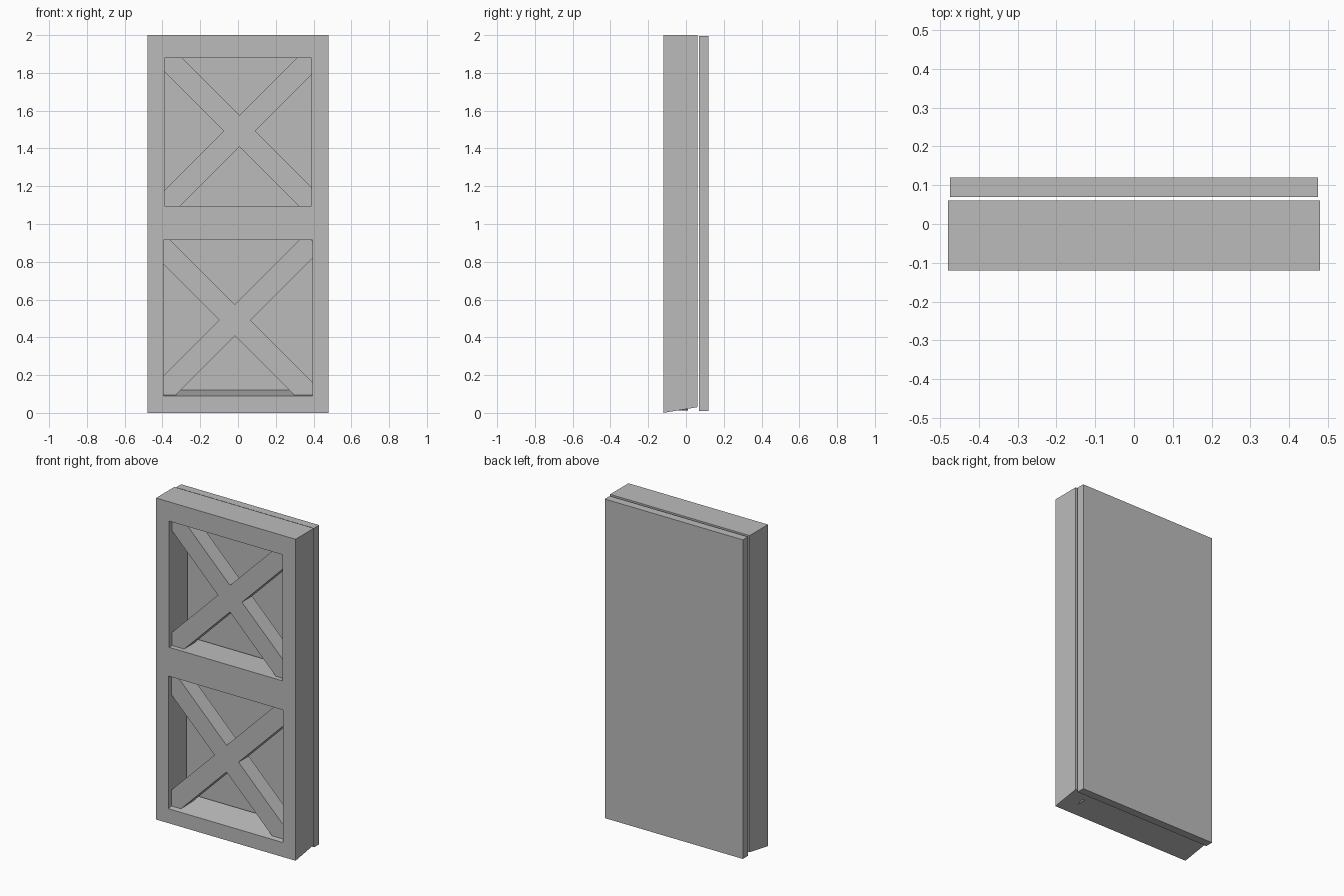
import bpy
import bmesh
from math import radians
from mathutils import Matrix, Vector

cube = bpy.data.objects.get("Cube")
if cube:
    bpy.data.objects.remove(cube, do_unlink=True)

GREY = (0.5, 0.5, 0.5, 1)
grey = bpy.data.materials.new("plain_grey")
grey.use_nodes = True
grey.diffuse_color = GREY
grey.node_tree.nodes["Principled BSDF"].inputs["Base Color"].default_value = GREY


def add_object(name, bm):
    bmesh.ops.recalc_face_normals(bm, faces=bm.faces)
    mesh = bpy.data.meshes.new(name)
    bm.to_mesh(mesh)
    bm.free()
    mesh.materials.append(grey)
    obj = bpy.data.objects.new(name, mesh)
    bpy.context.collection.objects.link(obj)
    return obj


def add_box(name, center, size, angle=0):
    bm = bmesh.new()
    place = (Matrix.Translation(center) @ Matrix.Rotation(radians(angle), 4, "Y")
             @ Matrix.Diagonal((*size, 1)))
    bmesh.ops.create_cube(bm, size=1, matrix=place)
    return add_object(name, bm)


# Frame: front grid with two open cells, extruded back with a sloping sill and foot
FRONT, BACK, RISE = -0.12, 0.06, 0.03
rows = [(0, 0.395), (0.09, 0.395), (0.915, 0.395), (1.095, 0.39), (1.88, 0.39), (2, 0.39)]
bm = bmesh.new()
grid = [[bm.verts.new((x, FRONT, z)) for x in (-0.48, -inner, inner, 0.48)]
        for z, inner in rows]
for r in range(len(rows) - 1):
    for c in range(3):
        if c == 1 and r in (1, 3):
            continue
        bm.faces.new((grid[r][c], grid[r][c + 1], grid[r + 1][c + 1], grid[r + 1][c]))
result = bmesh.ops.extrude_face_region(bm, geom=bm.faces[:], use_keep_orig=True)
for item in result["geom"]:
    if isinstance(item, bmesh.types.BMVert):
        item.co.y = BACK
        if item.co.z < 0.1:
            item.co.z += RISE
add_object("frame", bm)

# Back panel, separated from the frame by a thin gap
add_box("back_panel", (0, 0.095, 1.0025), (0.95, 0.05, 1.985))


# Diagonal braces, set back from the front of the frame
def add_brace(name, center_x, center_z, angle, start, end):
    along = Matrix.Rotation(radians(angle), 3, "Y") @ Vector((1, 0, 0))
    middle = Vector((center_x, -0.04, center_z)) + along * (start + end) / 2
    add_box(name, middle, (end - start, 0.1, 0.117), angle)


add_brace("upper_falling_brace", 0.0075, 1.4925, 45, -0.56, 0.56)
add_brace("upper_rising_brace", 0.0075, 1.4925, -45, -0.56, 0.56)
add_brace("lower_falling_brace", -0.016, 0.491, 45, -0.585, 0.618)
add_brace("lower_rising_brace", -0.016, 0.491, -45, -0.585, 0.585)
